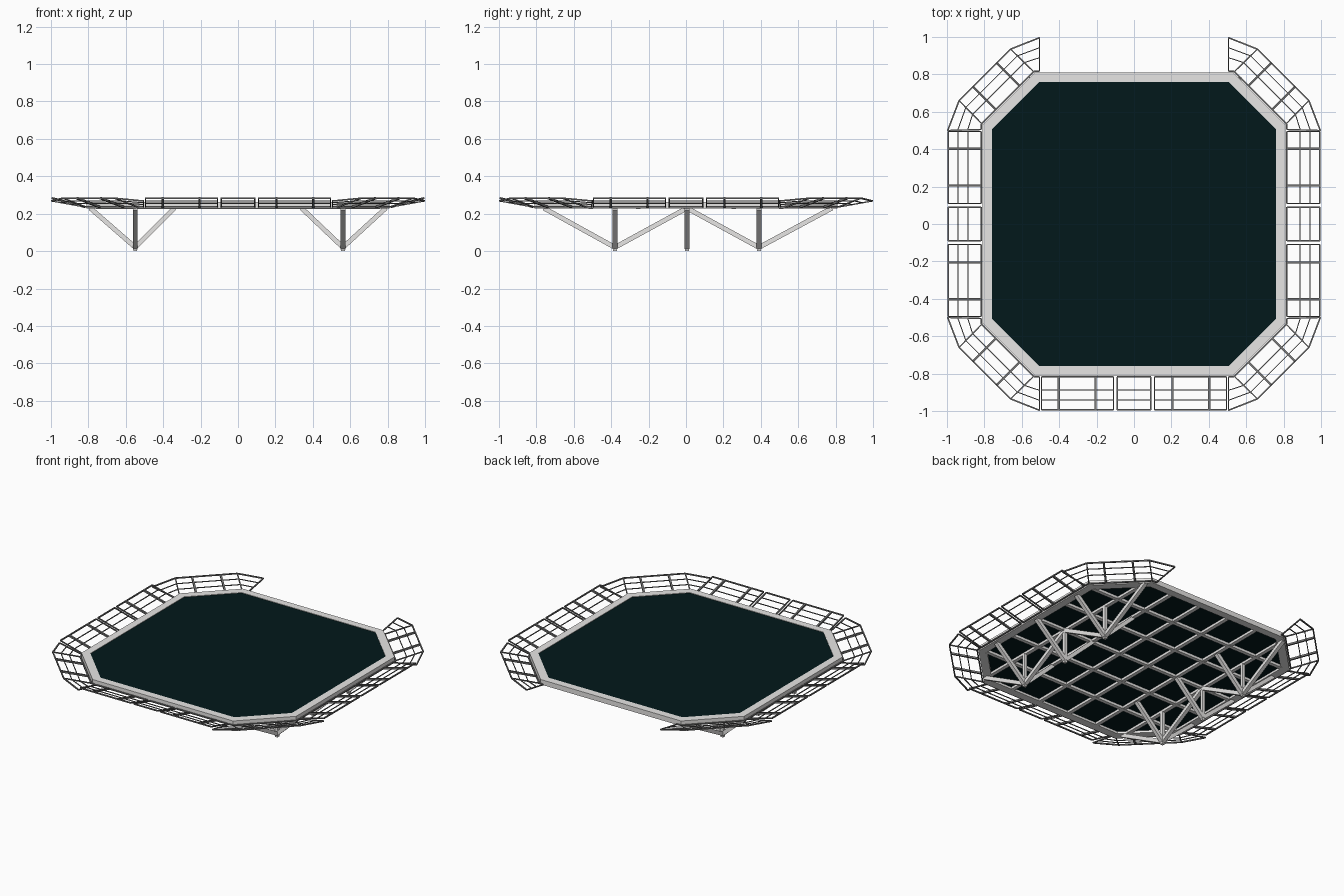
import bpy, bmesh
from mathutils import Vector

cube = bpy.data.objects.get("Cube")
if cube:
    bpy.data.objects.remove(cube, do_unlink=True)


def material(name, rgb):
    m = bpy.data.materials.new(name)
    m.use_nodes = True
    m.diffuse_color = (*rgb, 1)
    m.node_tree.nodes["Principled BSDF"].inputs["Base Color"].default_value = (*rgb, 1)
    return m


GREEN = material("dark_green_deck", (0.0005, 0.009, 0.0105))
LIGHT = material("light_grey_steel", (0.8, 0.79, 0.78))
GREY = material("mid_grey_net", (0.17, 0.17, 0.17))


def finish(bm, name, mat):
    bmesh.ops.recalc_face_normals(bm, faces=bm.faces)
    me = bpy.data.meshes.new(name)
    bm.to_mesh(me)
    bm.free()
    me.materials.append(mat)
    ob = bpy.data.objects.new(name, me)
    bpy.context.collection.objects.link(ob)


def bar(bm, a, b, w, h=None):
    """Square bar between two points."""
    a, b = Vector(a), Vector(b)
    h = h or w
    d = (b - a).normalized()
    up = Vector((0, 1, 0)) if abs(d.z) > 0.99 else Vector((0, 0, 1))
    s = d.cross(up).normalized()
    u = s.cross(d)
    ring = [s * i * w / 2 + u * j * h / 2 for i, j in ((-1, -1), (1, -1), (1, 1), (-1, 1))]
    v0 = [bm.verts.new(a + r) for r in ring]
    v1 = [bm.verts.new(b + r) for r in ring]
    bm.faces.new(v0)
    bm.faces.new(v1)
    for i in range(4):
        k = (i + 1) % 4
        bm.faces.new((v0[i], v0[k], v1[k], v1[i]))


def octagon(r, c):
    return [(c, -r), (r, -c), (r, c), (c, r), (-c, r), (-r, c), (-r, -c), (-c, -r)]


# Deck plate
bm = bmesh.new()
face = bm.faces.new([bm.verts.new((x, y, 0.243)) for x, y in octagon(0.77, 0.51)])
ext = bmesh.ops.extrude_face_region(bm, geom=[face])
bmesh.ops.translate(bm, vec=(0, 0, 0.016),
                    verts=[v for v in ext["geom"] if isinstance(v, bmesh.types.BMVert)])
finish(bm, "deck_plate", GREEN)

# Perimeter frame
bm = bmesh.new()
loops = [[bm.verts.new((x, y, z)) for x, y in octagon(r, c)]
         for r, c, z in ((0.81, 0.53, 0.228), (0.81, 0.53, 0.262), (0.76, 0.505, 0.262), (0.76, 0.505, 0.228))]
for j in range(4):
    p, q = loops[j], loops[(j + 1) % 4]
    for i in range(8):
        k = (i + 1) % 8
        bm.faces.new((p[i], p[k], q[k], q[i]))
finish(bm, "perimeter_frame", LIGHT)

# Beam grid below the deck
bm = bmesh.new()
for s in (-1, 1):
    for x in (0.115, 0.34, 0.555):
        e = 0.76 if x < 0.5 else 0.715
        bar(bm, (s * x, -e, 0.236), (s * x, e, 0.236), 0.025, 0.018)
for y in (-0.51, -0.255, 0, 0.255, 0.51):
    bar(bm, (-0.76, y, 0.235), (0.76, y, 0.235), 0.025, 0.018)
finish(bm, "deck_beams", LIGHT)

# Support feet, posts and braces
posts, braces = bmesh.new(), bmesh.new()
for sx in (-1, 1):
    x = sx * 0.555 + 0.006
    for y in (-0.38, 0.005, 0.39):
        bar(posts, (x, y, 0), (x, y, 0.232), 0.02)
        for tx in (0.79, 0.34):
            bar(braces, (x, y, 0.02), (sx * tx, y, 0.23), 0.025)
        if abs(y) > 0.1:
            for ty in (0.005, 2 * y):
                bar(braces, (x, y, 0.02), (x, ty, 0.23), 0.025)
finish(posts, "support_posts", LIGHT)
finish(braces, "support_braces", LIGHT)


# Safety nets: rails interpolated between an inner and an outer path
def net(name, inner, outer, ribs, end_z=0.283):
    rails, cross = bmesh.new(), bmesh.new()
    last = len(inner) - 1
    inner = [Vector((*p, 0.236)) for p in inner]
    outer = [Vector((*p, end_z if i in (0, last) else 0.283)) for i, p in enumerate(outer)]
    for t in (0, 0.4, 0.7, 1):
        w = 0.008 if t in (0, 1) else 0.005
        pts = [a.lerp(b, t) for a, b in zip(inner, outer)]
        for a, b in zip(pts, pts[1:]):
            bar(rails, a, b, w)
    for a, b in zip(inner, outer):
        bar(rails, a, b, 0.007)
    finish(rails, name + "_rails", GREY)
    mid = last // 2
    for f in ribs:
        bar(cross, inner[mid].lerp(inner[mid + 1], f), outer[mid].lerp(outer[mid + 1], f), 0.012)
    if ribs:
        finish(cross, name + "_ribs", GREY)
    else:
        cross.free()


# Straight nets on the front, left and right
sides = {"front": lambda u, r: (u, -r), "left": lambda u, r: (r, u), "right": lambda u, r: (-r, u)}
for side, at in sides.items():
    for part, (a, b), ribs in (("low", (-0.495, -0.11), (0.24, 0.75)),
                               ("middle", (-0.09, 0.09), ()),
                               ("high", (0.11, 0.495), (0.25, 0.76))):
        net(side + "_net_" + part, [at(a, 0.818), at(b, 0.818)], [at(a, 0.993), at(b, 0.993)], ribs)

# Corner nets, with their ends dipping slightly
inner = [(0.818, 0.505), (0.815, 0.537), (0.537, 0.815), (0.505, 0.818)]
outer = [(0.996, 0.5), (0.935, 0.66), (0.66, 0.935), (0.505, 0.996)]
for sx, xn in ((1, "left"), (-1, "right")):
    for sy, yn in ((1, "back"), (-1, "front")):
        net(yn + "_" + xn + "_corner_net", [(sx * x, sy * y) for x, y in inner],
            [(sx * x, sy * y) for x, y in outer], (0.27, 0.73), 0.268)
